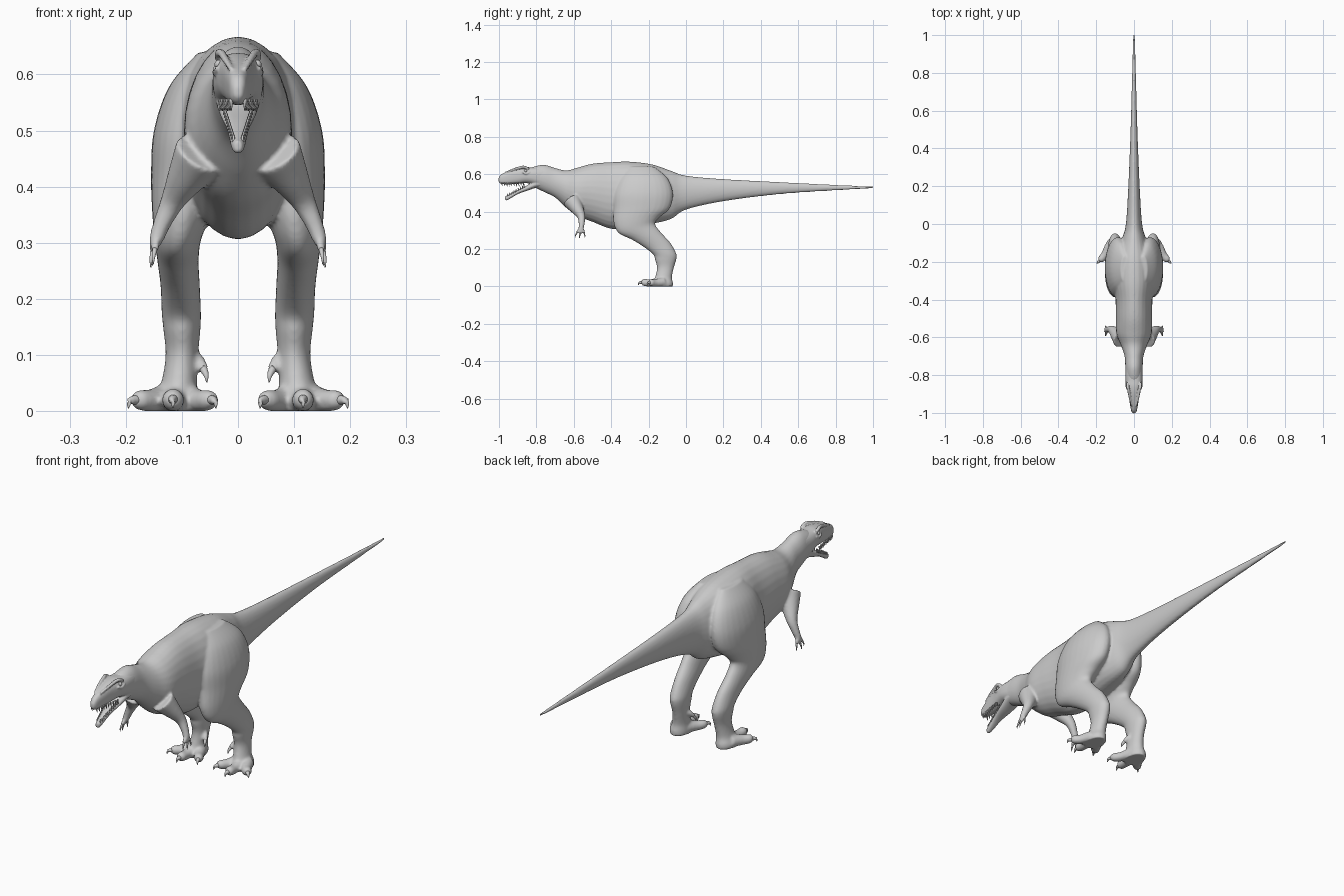
import bpy, bmesh, math
from mathutils import Vector

N = 28


def catmull(secs, n=6):
    """Smoothly interpolate a list of equal-length number tuples."""
    out = []
    for i in range(len(secs) - 1):
        a, b, c, d = (secs[max(i - 1, 0)], secs[i], secs[i + 1], secs[min(i + 2, len(secs) - 1)])
        for k in range(n):
            t = k / n
            out.append([0.5 * (2 * q + (r - p) * t + (2 * p - 5 * q + 4 * r - s) * t * t
                               + (3 * q - p - 3 * r + s) * t ** 3) for p, q, r, s in zip(a, b, c, d)])
    return out + [list(secs[-1])]


def ring(c, u, v, p=1.0):
    """Superellipse of points around c with half axes u and v."""
    pts = []
    for k in range(N):
        a = 2 * math.pi * k / N
        x, y = math.cos(a), math.sin(a)
        pts.append(c + u * math.copysign(abs(x) ** p, x) + v * math.copysign(abs(y) ** p, y))
    return pts


def loft(bm, rings):
    rows = [[bm.verts.new((p.x, p.y, max(p.z, 0))) for p in r] for r in rings]
    for a, b in zip(rows, rows[1:]):
        for k in range(N):
            bm.faces.new((a[k], a[(k + 1) % N], b[(k + 1) % N], b[k]))
    bm.faces.new(rows[0])
    bm.faces.new(rows[-1])


def trunk(bm, secs, p=1.0):
    """Sections along y: (y, top z, bottom z, half width)."""
    loft(bm, [ring(Vector((0, y, (t + b) / 2)), Vector((w, 0, 0)), Vector((0, 0, (t - b) / 2)), p)
              for y, t, b, w in catmull(secs)])


def limb(bm, secs, s):
    """Sections: (x, half width, front y, front z, back y, back z)."""
    loft(bm, [ring(Vector((s * x, (fy + by) / 2, (fz + bz) / 2)), Vector((w, 0, 0)),
                   Vector((0, (by - fy) / 2, (bz - fz) / 2))) for x, w, fy, fz, by, bz in catmull(secs)])


def tube(bm, pts, s=1, n=5):
    """Tapered tube through (x, y, z, radius)."""
    q = catmull(pts, n)
    P = [Vector((s * a[0], a[1], a[2])) for a in q]
    rings = []
    for i, a in enumerate(q):
        t = (P[min(i + 1, len(P) - 1)] - P[max(i - 1, 0)]).normalized()
        u = t.orthogonal().normalized()
        rings.append(ring(P[i], u * a[3], t.cross(u) * a[3]))
    loft(bm, rings)


def finish(name, bm, voxel=0, smooth=0):
    bmesh.ops.recalc_face_normals(bm, faces=bm.faces)
    me = bpy.data.meshes.new(name)
    bm.to_mesh(me)
    bm.free()
    for f in me.polygons:
        f.use_smooth = True
    ob = bpy.data.objects.new(name, me)
    bpy.context.collection.objects.link(ob)
    if voxel:
        m = ob.modifiers.new("blend", 'REMESH')
        m.mode, m.voxel_size, m.use_smooth_shade = 'VOXEL', voxel, True
        m = ob.modifiers.new("soften", 'SMOOTH')
        m.factor, m.iterations = 0.5, smooth
    return ob


# body: tail, torso, neck, legs, feet and arms blended into one skin
bm = bmesh.new()
trunk(bm, [(1.005, .534, .524, .005), (.8, .543, .513, .010), (.5, .558, .493, .018), (.2, .574, .455, .03),
           (0, .592, .41, .043), (-.08, .618, .36, .065), (-.18, .652, .335, .1), (-.3, .667, .313, .11),
           (-.4, .664, .308, .098), (-.5, .656, .345, .096), (-.58, .635, .375, .093), (-.64, .62, .42, .07),
           (-.7, .633, .475, .05), (-.76, .65, .505, .046), (-.82, .638, .535, .042), (-.84, .62, .56, .03)])
leg = [(.05, .02, -.31, .64, -.17, .64), (.07, .052, -.355, .58, -.10, .58), (.083, .067, -.385, .50, -.07, .50),
       (.092, .063, -.387, .42, -.085, .42), (.1, .053, -.387, .34, -.14, .37), (.107, .042, -.36, .285, -.165, .335),
       (.107, .037, -.29, .25, -.135, .29), (.103, .035, -.225, .21, -.085, .235), (.101, .035, -.175, .17, -.054, .18),
       (.1, .033, -.165, .14, -.05, .15), (.1, .029, -.155, .10, -.065, .10), (.105, .032, -.165, .05, -.075, .05),
       (.11, .04, -.18, .02, -.07, .02), (.11, .04, -.18, 0, -.07, 0)]
toes = [[(.09, -.13, .022, .025), (.068, -.17, .018, .02), (.052, -.195, .02, .018), (.046, -.208, .02, .01)],
        [(.113, -.13, .024, .026), (.115, -.19, .018, .02), (.116, -.225, .021, .019), (.116, -.238, .021, .01)],
        [(.13, -.12, .022, .026), (.155, -.165, .018, .021), (.176, -.188, .02, .018), (.184, -.196, .02, .01)],
        [(.085, -.11, .1, .012), (.068, -.125, .088, .011), (.06, -.14, .072, .008)]]
arm = [(.065, -.61, .46, .05), (.09, -.585, .42, .036), (.116, -.56, .375, .022),
       (.135, -.558, .335, .016), (.146, -.562, .305, .013), (.148, -.563, .297, .009)]
fingers = [[(.146, -.562, .31, .009), (.147, -.578, .294, .008), (.149, -.585, .284, .005)],
           [(.147, -.56, .308, .009), (.151, -.563, .29, .008), (.153, -.566, .28, .005)],
           [(.146, -.558, .31, .009), (.148, -.547, .294, .007), (.15, -.544, .284, .005)]]
for s in (1, -1):
    limb(bm, leg, s)
    tube(bm, arm, s)
    for path in toes + fingers:
        tube(bm, path, s)
finish("body", bm, .0055, 5)

# head: skull, open lower jaw, brow ridges
bm = bmesh.new()
trunk(bm, [(-1.002, .578, .56, .007), (-.988, .598, .548, .015), (-.95, .616, .545, .022), (-.9, .632, .548, .03),
           (-.86, .638, .552, .039), (-.82, .636, .545, .045), (-.76, .64, .52, .044)], .8)
trunk(bm, [(-.968, .482, .464, .006), (-.955, .487, .461, .012), (-.9, .516, .493, .020), (-.85, .54, .511, .03),
           (-.8, .57, .527, .038), (-.76, .59, .525, .04)], .85)
for s in (1, -1):
    tube(bm, [(.012, -.965, .609, .004), (.022, -.92, .626, .006), (.029, -.88, .637, .007), (.034, -.862, .638, .007),
              (.036, -.84, .628, .006)], s)
    tube(bm, [(.037, -.875, .612, .004), (.041, -.855, .603, .005), (.041, -.835, .612, .004)], s)
finish("head", bm, .0033, 3)

# claws on toes and fingers
bm = bmesh.new()
for s in (1, -1):
    for path in toes + fingers:
        a, b = Vector(path[-2][:3]), Vector(path[-1][:3])
        r = path[-1][3] * .9
        d = (b - a).normalized()
        size = .02 if r > .0085 else .016
        tip = b + d * size * .8 - Vector((0, 0, size * .75))
        mid = b + d * size * .6 - Vector((0, 0, size * .1))
        tube(bm, [(*(b - d * .006), r), (*mid, r * .65), (*tip, .0008)], s, 3)
finish("claws", bm)

# teeth along both jaws
N = 8
bm = bmesh.new()
for s in (1, -1):
    for i in range(10):
        t = i / 9
        y = -.985 + .115 * t
        x = .012 + .02 * t
        tube(bm, [(x, y, .556, .0035), (x, y + .001, .547, .0028), (x, y + .004, .535, .0005)], s, 2)
        y = -.955 + .09 * t
        x = .008 + .016 * t
        z = .483 + .05 * t
        tube(bm, [(x, y, z - .004, .003), (x, y, z + .005, .0023), (x, y + .003, z + .013, .0005)], s, 2)
finish("teeth", bm)

# eyes
bm = bmesh.new()
for s in (1, -1):
    ball = bmesh.ops.create_uvsphere(bm, u_segments=16, v_segments=10, radius=.008)
    bmesh.ops.translate(bm, verts=ball["verts"], vec=(s * .034, -.857, .618))
finish("eyes", bm)
